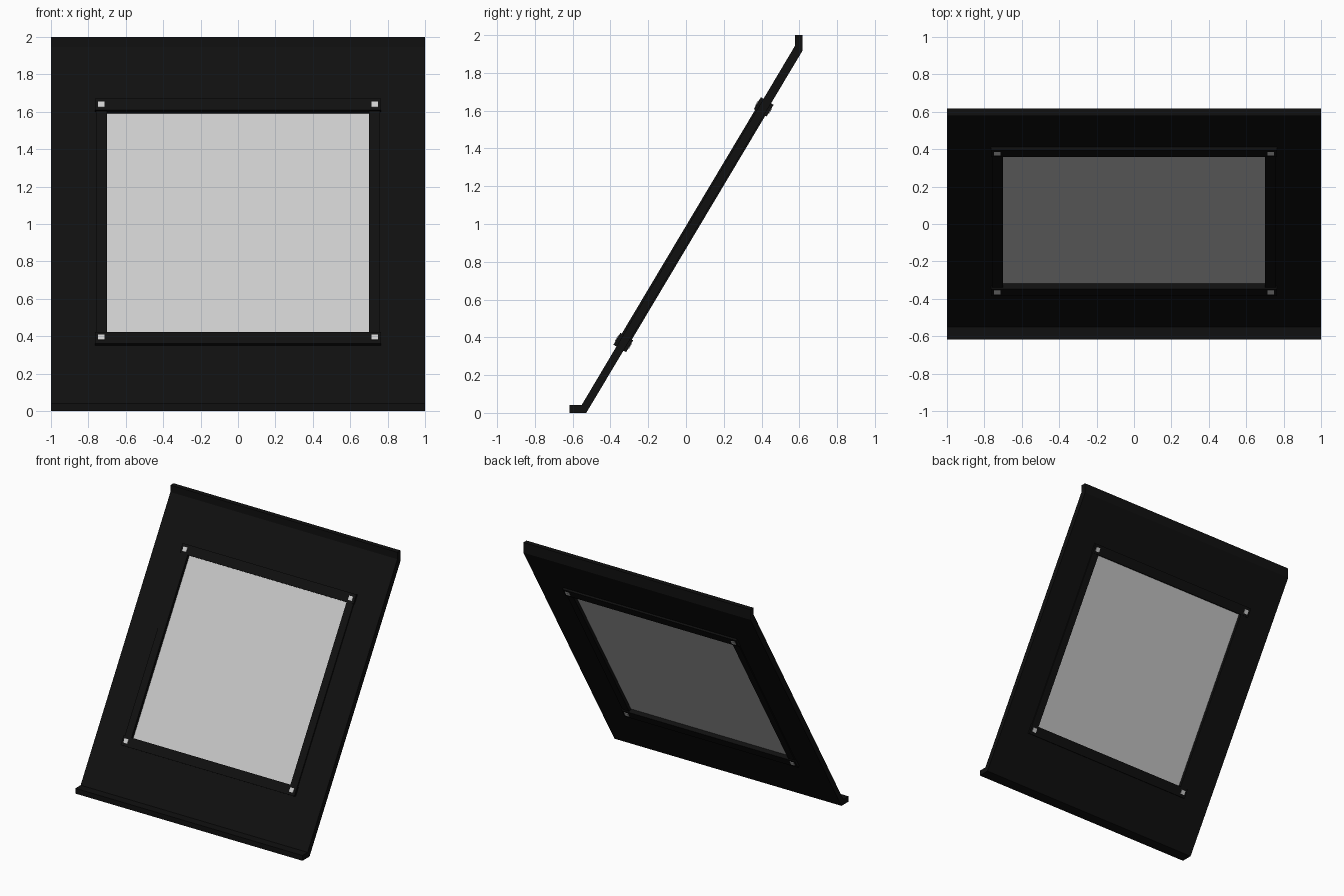
import bpy, bmesh, math
from mathutils import Matrix, Vector

if "Cube" in bpy.data.objects:
    bpy.data.objects.remove(bpy.data.objects["Cube"])

TILT = math.radians(59.2)
# Sloped frame of reference: local y runs up the slope, local z points out of the front
SLOPE = Matrix.Translation((0, 0.03, 0.98)) @ Matrix.Rotation(TILT, 4, 'X')
MID = 0.0188          # centre of the window along the slope


def material(name, value):
    m = bpy.data.materials.new(name)
    m.diffuse_color = (value, value, value, 1)
    m.use_nodes = True
    m.node_tree.nodes["Principled BSDF"].inputs["Base Color"].default_value = m.diffuse_color
    return m


BLACK = material("black_metal", 0.005)
PANE = material("pale_pane", 0.6)
STEEL = material("bolt_steel", 0.62)


def finish(name, bm, mat):
    bmesh.ops.recalc_face_normals(bm, faces=bm.faces)
    me = bpy.data.meshes.new(name)
    bm.to_mesh(me)
    bm.free()
    me.materials.append(mat)
    ob = bpy.data.objects.new(name, me)
    bpy.context.collection.objects.link(ob)
    return ob


def slope_box(name, centre, size, mat):
    bm = bmesh.new()
    place = SLOPE @ Matrix.Translation(centre) @ Matrix.Diagonal((*size, 1))
    bmesh.ops.create_cube(bm, size=1, matrix=place)
    return finish(name, bm, mat)


# Bent sheet: foot lip, slope and upright top lip, extruded sideways
profile = [(-0.617, 0), (-0.528, 0), (0.617, 1.918), (0.617, 2.0),
           (0.578, 2.0), (0.578, 1.945), (-0.552, 0.042), (-0.617, 0.042)]
bm = bmesh.new()
face = bm.faces.new([bm.verts.new((-1, y, z)) for y, z in profile])
ext = bmesh.ops.extrude_face_region(bm, geom=[face])
bmesh.ops.translate(bm, vec=Vector((2, 0, 0)),
                    verts=[v for v in ext["geom"] if isinstance(v, bmesh.types.BMVert)])
sheet = finish("bent_sheet", bm, BLACK)

# Window opening cut through the slope
cutter = slope_box("window_cutter", (0, MID, 0), (1.44, 1.42, 0.3), BLACK)
cutter.hide_render = True
cutter.hide_viewport = True
cut = sheet.modifiers.new("window", 'BOOLEAN')
cut.operation = 'DIFFERENCE'
cut.solver = 'EXACT'
cut.object = cutter

# Window pane set into the opening
slope_box("window_pane", (0, MID, 0), (1.42, 1.40, 0.012), PANE)

# Frame bars around the window, standing proud on both sides
for sign, end in ((1, "upper"), (-1, "lower")):
    slope_box(end + "_frame_bar", (0, MID + sign * 0.726, 0), (1.53, 0.073, 0.078), BLACK)
for sign, side in ((-1, "left"), (1, "right")):
    slope_box(side + "_frame_bar", (sign * 0.73, MID, 0), (0.06, 1.38, 0.062), BLACK)

# Square bolt heads at the frame corners, front and back
for sx in (-1, 1):
    for sy in (-1, 1):
        for sz, side in ((1, "front"), (-1, "back")):
            slope_box(side + "_bolt", (sx * 0.73, MID + sy * 0.724, sz * 0.0395),
                      (0.035, 0.033, 0.007), STEEL)
